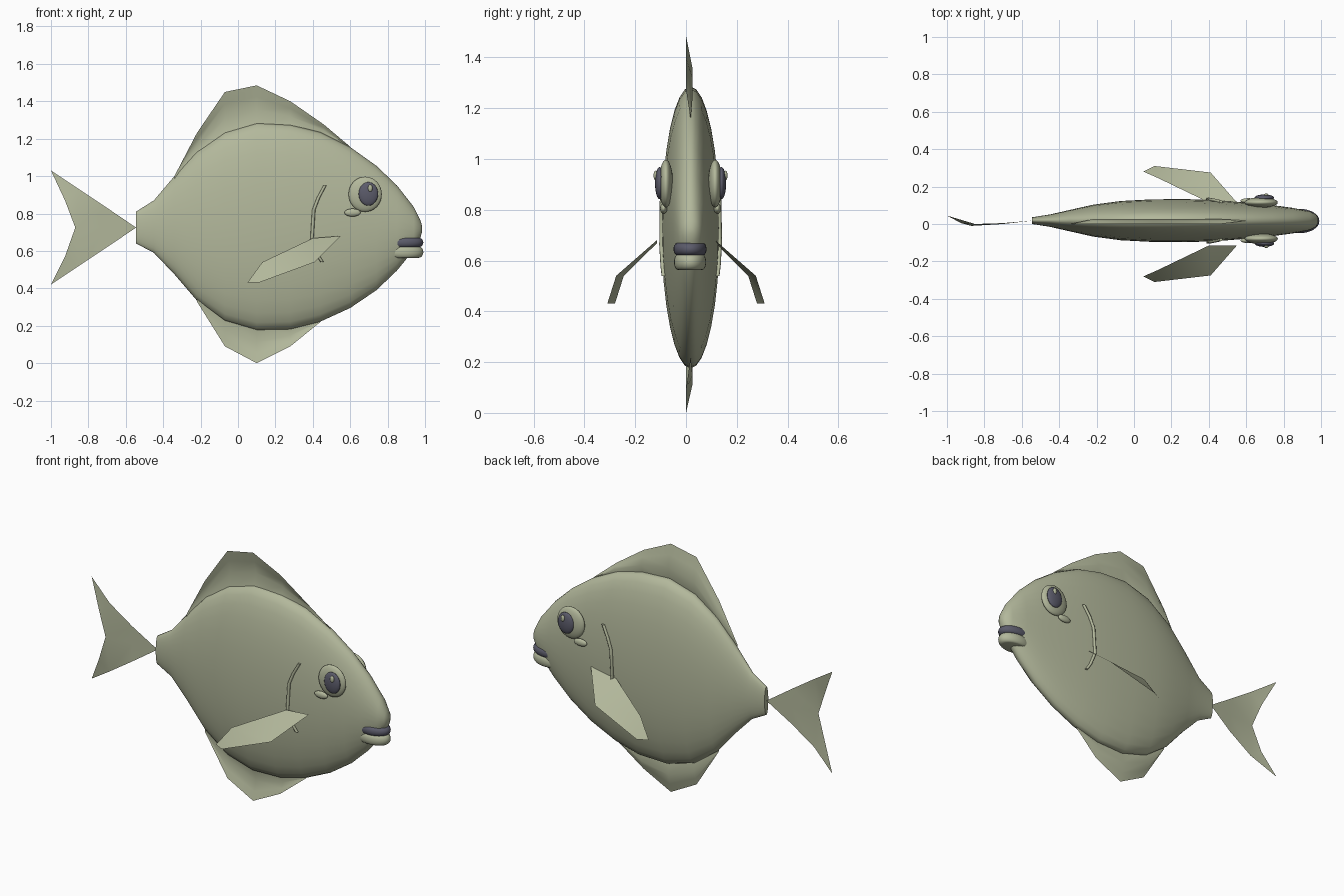
import bpy, bmesh, math

if "Cube" in bpy.data.objects:
    bpy.data.objects.remove(bpy.data.objects["Cube"])

CY = 0.018  # centre plane of the body


def material(name, rgb):
    m = bpy.data.materials.new(name)
    m.diffuse_color = (*rgb, 1)
    m.use_nodes = True
    m.node_tree.nodes["Principled BSDF"].inputs["Base Color"].default_value = m.diffuse_color
    return m


OLIVE = material("olive", (0.45, 0.48, 0.33))
SLATE = material("slate", (0.105, 0.105, 0.145))


def make(name, verts, faces, mat, angle=60):
    me = bpy.data.meshes.new(name)
    me.from_pydata(verts, [], faces)
    bm = bmesh.new()
    bm.from_mesh(me)
    bmesh.ops.recalc_face_normals(bm, faces=bm.faces)
    bm.to_mesh(me)
    bm.free()
    ob = bpy.data.objects.new(name, me)
    bpy.context.collection.objects.link(ob)
    me.materials.append(mat)
    smooth(ob, angle)
    return ob


def smooth(ob, angle=60):
    bpy.ops.object.select_all(action='DESELECT')
    ob.select_set(True)
    bpy.context.view_layer.objects.active = ob
    bpy.ops.object.shade_smooth_by_angle(angle=math.radians(angle))


def ellipsoid(name, loc, size, mat):
    bpy.ops.mesh.primitive_uv_sphere_add(segments=28, ring_count=16, location=loc)
    ob = bpy.context.object
    ob.name = name
    ob.scale = size
    ob.data.materials.append(mat)
    smooth(ob)
    return ob


# Body sections: x, bottom, top, half width
SECTIONS = [
    (-0.545, 0.64, 0.81, 0.018), (-0.45, 0.59, 0.87, 0.033),
    (-0.34, 0.475, 1.0, 0.058), (-0.22, 0.335, 1.13, 0.085),
    (-0.07, 0.225, 1.235, 0.105), (0.1, 0.175, 1.285, 0.114),
    (0.28, 0.18, 1.275, 0.115), (0.44, 0.222, 1.235, 0.11),
    (0.6, 0.295, 1.155, 0.097), (0.74, 0.39, 1.055, 0.083),
    (0.85, 0.495, 0.95, 0.068), (0.94, 0.605, 0.835, 0.05),
    (0.975, 0.67, 0.765, 0.032), (0.985, 0.705, 0.73, 0.01)]


def section_at(x):
    for a, b in zip(SECTIONS, SECTIONS[1:]):
        if a[0] <= x <= b[0]:
            t = (x - a[0]) / (b[0] - a[0])
            return [p + t * (q - p) for p, q in zip(a, b)]
    return SECTIONS[0]


def half_width(x, z):
    _, lo, hi, w = section_at(x)
    r = (z - (lo + hi) / 2) / ((hi - lo) / 2)
    return w * math.sqrt(max(0, 1 - r * r))


def loft(name, rings, mat):
    n = len(rings[0])
    verts = [v for r in rings for v in r]
    faces = [(i * n + j, i * n + (j + 1) % n, (i + 1) * n + (j + 1) % n, (i + 1) * n + j)
             for i in range(len(rings) - 1) for j in range(n)]
    faces += [tuple(range(n)), tuple(range(len(verts) - n, len(verts)))]
    return make(name, verts, faces, mat)


N = 32
loft("body", [[(x, CY + w * math.cos(2 * math.pi * j / N),
                (lo + hi) / 2 + (hi - lo) / 2 * math.sin(2 * math.pi * j / N))
               for j in range(N)] for x, lo, hi, w in SECTIONS], OLIVE)


# Dorsal and belly fins: wavy sheets rising from the body outline
def ridge_fin(name, edge, side):
    rows, n = [], len(edge)
    for t, y in ((-1, 0.005), (0.35, 0.026), (0.7, 0.012), (1, 0.0)):
        for i, (x, z) in enumerate(edge):
            base = section_at(x)[2 if side > 0 else 1]
            zz = base + (z - base) * t if t > 0 else base - side * 0.03
            lean = CY * i / (n - 1)
            end = i in (0, n - 1)
            rows.append((x, lean if end else y, zz))
    make(name, rows, [(r * n + i, r * n + i + 1, (r + 1) * n + i + 1, (r + 1) * n + i)
                      for r in range(3) for i in range(n - 1)], OLIVE)


ridge_fin("dorsal_fin", [(-0.34, 1.0), (-0.22, 1.23), (-0.07, 1.45), (0.1, 1.485),
                         (0.28, 1.40), (0.46, 1.275), (0.6, 1.157)], 1)
ridge_fin("belly_fin", [(-0.22, 0.33), (-0.07, 0.09), (0.1, 0.0),
                        (0.28, 0.09), (0.44, 0.22)], -1)

# Forked tail fin, gently curled
tail = [(-0.545, CY, 0.725), (-0.70, 0.0, 0.83), (-0.85, 0.0, 0.93), (-1, 0.045, 1.03),
        (-0.925, 0.005, 0.87), (-0.87, -0.01, 0.725), (-0.925, 0.005, 0.57),
        (-1, 0.045, 0.42), (-0.85, 0.0, 0.52), (-0.70, 0.0, 0.62), (-0.70, 0.005, 0.725)]
make("tail_fin", tail, [(0, 1, 10), (1, 2, 5, 10), (2, 3, 4, 5),
                        (0, 10, 9), (10, 5, 8, 9), (5, 6, 7, 8)], OLIVE)

for side, label in ((-1, "right"), (1, "left")):
    # Pectoral fin: two bent panels
    fin = [(0.55, 0.115, 0.68), (0.41, 0.275, 0.54), (0.11, 0.31, 0.43),
           (0.05, 0.28, 0.43), (0.13, 0.245, 0.54), (0.40, 0.115, 0.668)]
    make(label + "_pectoral_fin", [(x, side * y, z) for x, y, z in fin],
         [(0, 1, 5), (1, 4, 5), (1, 2, 4), (2, 3, 4)], OLIVE)

    # Gill crease: thin bent rod following the flank
    path = [(0.465, 0.95), (0.43, 0.885), (0.405, 0.82), (0.395, 0.66),
            (0.425, 0.58), (0.45, 0.54)]
    rings = []
    for x, z in path:
        y = CY + side * (half_width(x, z) + 0.004)
        rings.append([(x + 0.009 * math.cos(k * math.pi / 4),
                       y + 0.009 * math.sin(k * math.pi / 4), z) for k in range(8)])
    loft(label + "_gill_crease", rings, OLIVE)

    # Eye, pupil, glint and cheek bump
    for part, x, out, z, size, mat in (
            ("eye", 0.68, 0.097, 0.903, (0.089, 0.028, 0.094), OLIVE),
            ("pupil", 0.697, 0.122, 0.905, (0.052, 0.018, 0.063), SLATE),
            ("eye_glint", 0.707, 0.137, 0.935, (0.012, 0.009, 0.019), OLIVE),
            ("cheek_bump", 0.612, 0.106, 0.805, (0.043, 0.014, 0.021), OLIVE)):
        ellipsoid(label + "_" + part, (x, CY + side * out, z), size, mat)

# Lips: rounded flat discs
for name, z, h, w, mat in (("upper_lip", 0.645, 0.025, 0.065, SLATE),
                           ("lower_lip", 0.594, 0.031, 0.063, OLIVE)):
    rings = []
    for i in range(11):
        a = math.pi * (i / 10 - 0.5) * 0.97
        r = 1 - 0.25 * (1 - math.cos(a))
        rings.append([(0.886 + 0.105 * r * math.cos(2 * math.pi * j / N),
                       CY - 0.002 + w * r * math.sin(2 * math.pi * j / N),
                       z + h * math.sin(a)) for j in range(N)])
    loft(name, rings, mat)
